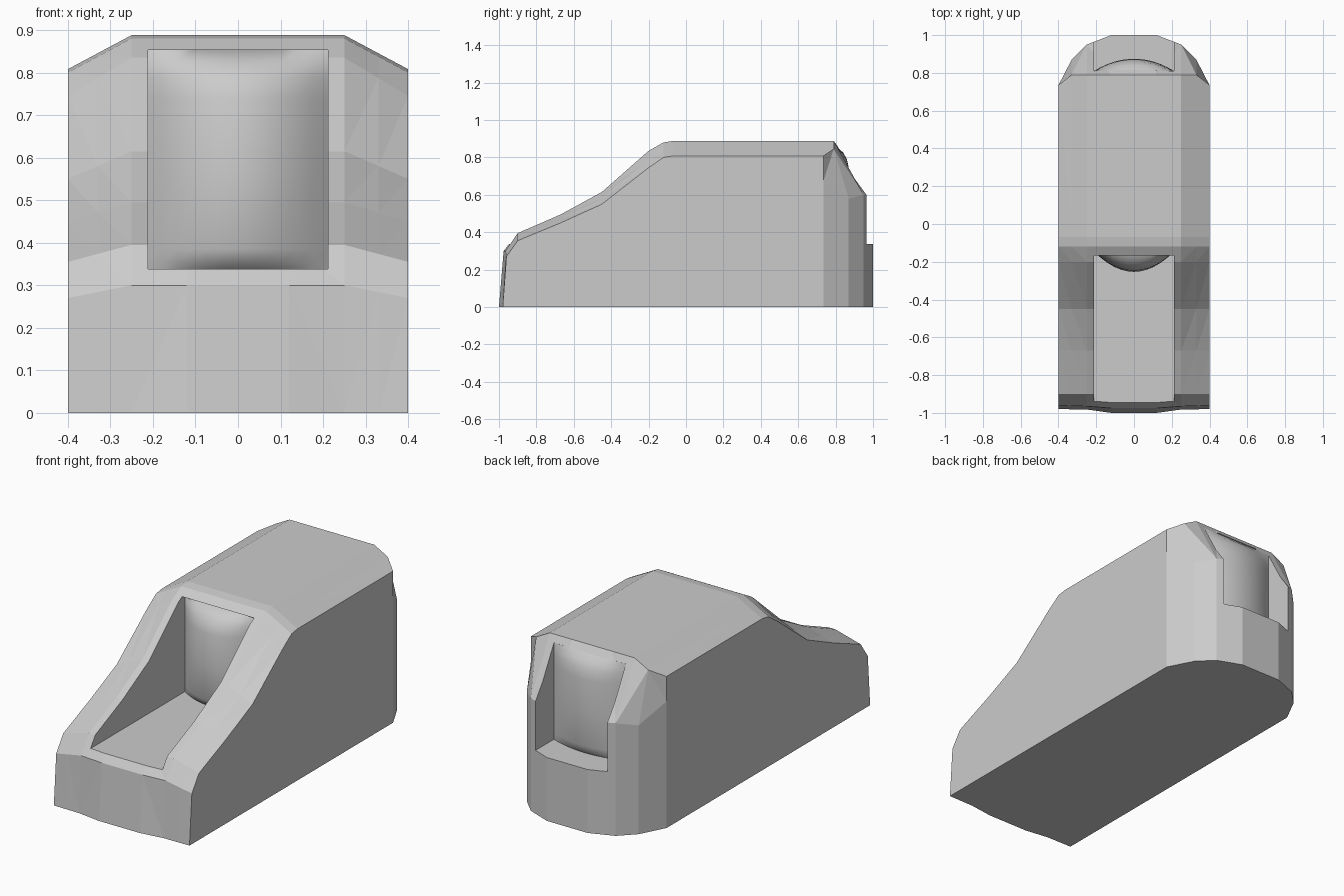
import bpy, bmesh

cube = bpy.data.objects.get("Cube")
if cube:
    bpy.data.objects.remove(cube, do_unlink=True)

grey = bpy.data.materials.new("light_grey")
grey.use_nodes = True
colour = (0.6, 0.6, 0.6, 1)
grey.diffuse_color = colour
grey.node_tree.nodes["Principled BSDF"].inputs["Base Color"].default_value = colour


def finish(name, bm):
    bmesh.ops.recalc_face_normals(bm, faces=bm.faces)
    mesh = bpy.data.meshes.new(name)
    bm.to_mesh(mesh)
    bm.free()
    mesh.materials.append(grey)
    obj = bpy.data.objects.new(name, mesh)
    bpy.context.collection.objects.link(obj)
    return obj


def activate(obj):
    bpy.ops.object.select_all(action="DESELECT")
    obj.select_set(True)
    bpy.context.view_layer.objects.active = obj


# Housing: rows of points run from the nose, over the roof, down the tail
XS = (0.12, 0.25, 0.33, 0.40)


def front_row(inner, edge, bow=0.0):
    """Row flat across the middle, sloping down to the side edge."""
    (yi, zi), (ye, ze) = inner, edge
    t = (XS[2] - XS[1]) / (XS[3] - XS[1])
    mid = (yi + bow + (ye - yi - bow) * t, zi + (ze - zi) * t)
    return [(yi, zi), (yi + bow, zi), mid, (ye, ze)]


rows = [
    front_row((-1.0, 0), (-0.98, 0), 0.018),
    front_row((-0.975, 0.30), (-0.96, 0.27), 0.01),
    front_row((-0.90, 0.395), (-0.90, 0.355)),
    front_row((-0.67, 0.495), (-0.67, 0.45)),
    front_row((-0.45, 0.615), (-0.45, 0.55)),
    front_row((-0.20, 0.835), (-0.20, 0.745)),
    front_row((-0.12, 0.88), (-0.12, 0.80)),
    front_row((-0.07, 0.888), (-0.07, 0.808)),
    [(0.79, 0.888), (0.79, 0.888), (0.79, 0.845), (0.735, 0.808)],
    [(1.0, 0.60), (0.95, 0.60), (0.87, 0.58), (0.735, 0.675)],
    [(1.0, 0), (0.95, 0), (0.87, 0), (0.735, 0)],
]

bm = bmesh.new()
grid = []
for row in rows:
    half = list(zip(XS, row))
    points = [(-x, *p) for x, p in reversed(half)] + [(x, *p) for x, p in half]
    grid.append([bm.verts.new(p) for p in points])
for a, b in zip(grid, grid[1:]):
    for i in range(len(a) - 1):
        bm.faces.new((a[i], a[i + 1], b[i + 1], b[i]))
bm.faces.new([r[0] for r in grid])
bm.faces.new([r[-1] for r in grid])
bm.faces.new(grid[0] + grid[-1][::-1])
bmesh.ops.triangulate(bm, faces=[f for f in bm.faces if len(f.verts) == 4])
housing = finish("housing", bm)

# Channel cut through the housing from nose to tail
HALF, FLOOR, CEILING = 0.212, 0.338, 0.853
bm = bmesh.new()
bmesh.ops.create_cube(bm, size=1)
for v in bm.verts:
    v.co = (v.co.x * 2 * HALF, v.co.y * 3, FLOOR if v.co.z < 0 else CEILING)
cutter = finish("channel_cutter", bm)
cutter.hide_render = True

cut = housing.modifiers.new("channel", "BOOLEAN")
cut.operation = "DIFFERENCE"
cut.solver = "EXACT"
cut.object = cutter
activate(housing)
bpy.ops.object.modifier_apply(modifier=cut.name)
bpy.data.objects.remove(cutter, do_unlink=True)

# Core: block filling the middle of the channel with bulging rounded ends
SHAPE = [(FLOOR, 0.65), (0.355, 0.85), (0.385, 1), (0.56, 1.03), (0.74, 0.97),
         (0.79, 0.8), (0.825, 0.5), (CEILING, 0)]
bm = bmesh.new()
loops = []
for i in range(13):
    u = i / 6 - 1
    bulge = 1 - u * u
    front = [(-0.145 - 0.105 * bulge * f, z) for z, f in SHAPE]
    back = [(0.81 + 0.063 * bulge * f, z) for z, f in reversed(SHAPE)]
    loops.append([bm.verts.new((u * HALF, y, z)) for y, z in front + back])
for a, b in zip(loops, loops[1:]):
    for i in range(len(a)):
        j = (i + 1) % len(a)
        bm.faces.new((a[i], a[j], b[j], b[i]))
bm.faces.new(loops[0])
bm.faces.new(loops[-1])
core = finish("core", bm)
activate(core)
bpy.ops.object.shade_smooth_by_angle(angle=0.6)
